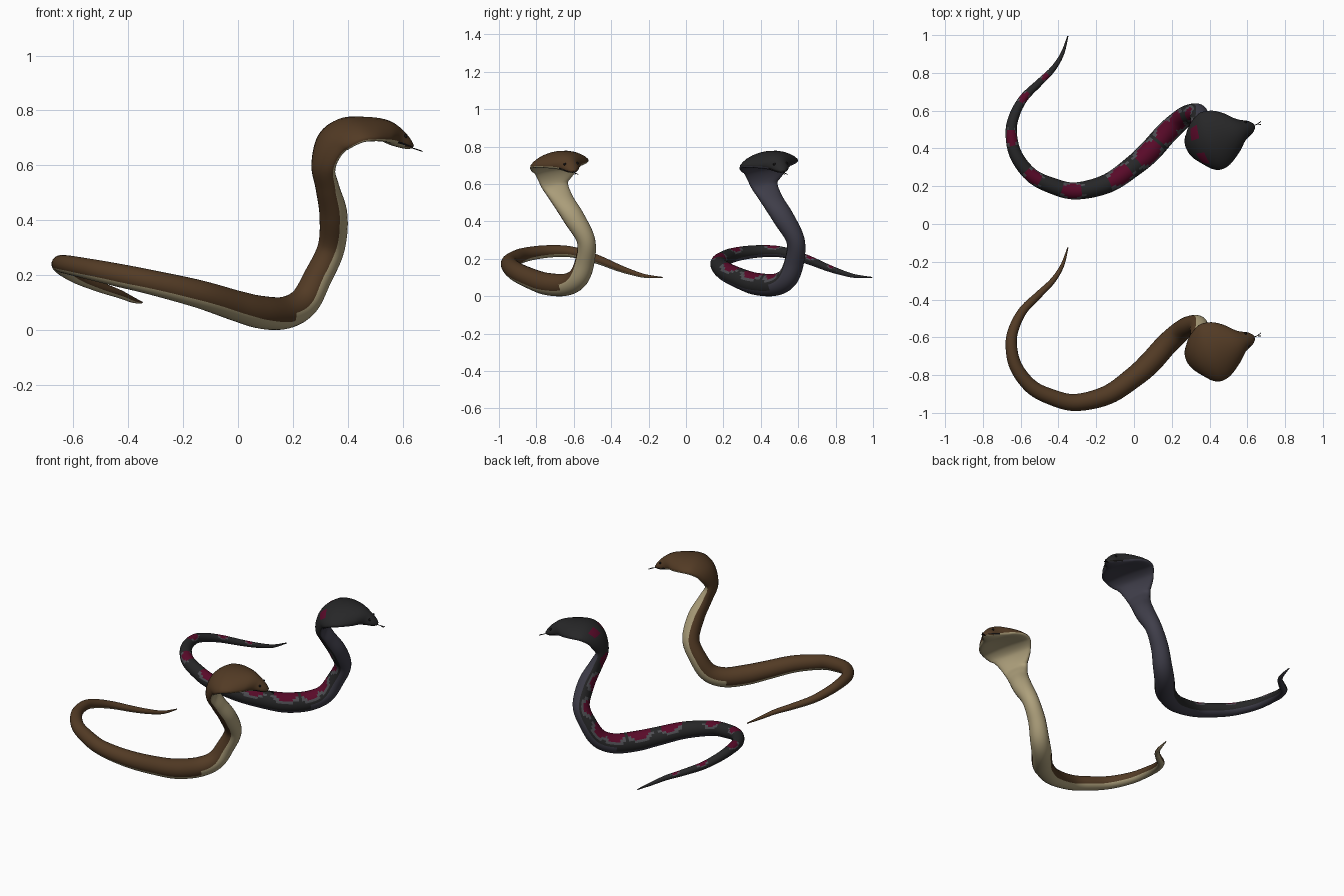
import bpy, bmesh, math
from mathutils import Vector

cube = bpy.data.objects.get("Cube")
if cube:
    bpy.data.objects.remove(cube)


def material(name, rgb, rough=0.6):
    m = bpy.data.materials.new(name)
    m.use_nodes = True
    m.diffuse_color = (*rgb, 1)
    bsdf = m.node_tree.nodes["Principled BSDF"]
    bsdf.inputs["Base Color"].default_value = (*rgb, 1)
    bsdf.inputs["Roughness"].default_value = rough
    return m


BROWN = material("brown scales", (0.085, 0.043, 0.018))
CREAM = material("cream belly", (0.42, 0.35, 0.20))
CHARCOAL = material("charcoal scales", (0.02, 0.02, 0.021))
SLATE = material("slate belly", (0.05, 0.048, 0.068))
CRIMSON = material("crimson spots", (0.10, 0.003, 0.022))
GREY = material("grey spot rims", (0.075, 0.075, 0.085))
BLACK = material("black mouth and eyes", (0.008, 0.007, 0.007))

# Coiled body from tail tip to raised neck: x, y, z, radius
BODY = [
    (-.35, -.125, .10, .003), (-.38, -.22, .108, .010), (-.43, -.30, .13, .015),
    (-.50, -.37, .155, .019), (-.585, -.455, .19, .023), (-.635, -.55, .222, .027),
    (-.65, -.64, .24, .030), (-.625, -.755, .238, .034), (-.545, -.86, .222, .038),
    (-.44, -.915, .20, .042), (-.31, -.945, .172, .045), (-.14, -.905, .13, .051),
    (0, -.81, .086, .056), (.085, -.735, .064, .060), (.17, -.64, .062, .059),
    (.24, -.575, .10, .056), (.29, -.54, .19, .052),
]
# Neck, hood and head: x, y, z, half width, half thickness, droop of the edges
HOOD = [
    (.34, -.535, .30, .049, .050, 0), (.348, -.60, .42, .058, .050, 0),
    (.325, -.665, .52, .062, .040, .005), (.305, -.705, .60, .080, .033, .015),
    (.33, -.705, .69, .130, .033, .030), (.39, -.69, .735, .160, .035, .032),
    (.46, -.665, .742, .152, .035, .032), (.53, -.64, .73, .108, .038, .028),
    (.575, -.622, .705, .060, .036, .015), (.615, -.608, .68, .036, .022, .004),
    (.635, -.60, .668, .014, .008, 0),
]
KNOTS = [Vector((*p, p[3], 0)) for p in BODY] + [Vector(p) for p in HOOD]
STEPS, SIDES = 7, 24
LAST = len(KNOTS) - 1
NECK = len(BODY) - 2
HOOD_SIDE = Vector((.35, -.94, -.10)).normalized()


def sample(u):
    """Smooth interpolation through the knots."""
    i = min(int(u), LAST - 1)
    t = u - i
    a, b, c, d = (KNOTS[max(0, min(LAST, i + k))] for k in (-1, 0, 1, 2))
    return .5 * (2 * b + (c - a) * t + (2 * a - 5 * b + 4 * c - d) * t ** 2
                 + (3 * b - a - 3 * c + d) * t ** 3)


def frame(u):
    """Centre, side and back directions, and section sizes."""
    p = sample(u)
    lo, hi = sample(max(0, u - .05)), sample(min(LAST, u + .05))
    tangent = Vector((hi - lo)[:3]).normalized()
    flat = Vector((tangent.y, -tangent.x, 0)).normalized()
    k = max(0, min(1, (u - NECK + 2) / 3))
    side = flat.lerp(HOOD_SIDE, k)
    side = (side - tangent * side.dot(tangent)).normalized()
    return Vector(p[:3]), side, side.cross(tangent), p[3], p[4], p[5]


def plain_rule(u, angle, belly):
    return 1 if belly else 0


SPOTS = [(u, 0, 1) for u in (2.6, 4, 6.2, 8.1, 9.85, 11.4, 12.8, 14.2, 15.4, 16.9, 18.2, 19.5)]
SPOTS += [(21.4, s * .45, .3) for s in (-1, 1)]
SPOT_FRAMES = [(frame(u)[0], frame(u)[4], a, size) for u, a, size in SPOTS]


def spotted_rule(u, angle, belly):
    if belly:
        return 1
    centre = sample(u)
    best = 9
    for c, r, a, size in SPOT_FRAMES:
        along = (Vector(centre[:3]) - c).length / (1.25 * r * max(size, .6))
        best = min(best, along ** 2 + ((angle - a) / (1.05 * size)) ** 2)
    if best < 1:
        return 3
    return 4 if best < 1.7 and abs(angle) > .55 and u < NECK + 4 else 0


def loft_snake(name, mats, rule, shift):
    bm = bmesh.new()
    rings = []
    count = LAST * STEPS
    for i in range(count + 1):
        c, side, back, w, t, droop = frame(i / STEPS)
        ring = []
        for j in range(SIDES):
            a = math.tau * j / SIDES
            s = math.sin(a)
            ring.append(bm.verts.new(c + shift + side * w * s
                                     + back * (t * math.cos(a) - droop * s * s)))
        rings.append(ring)
    for i in range(count):
        u = (i + .5) / STEPS
        limit = -.6 if u < NECK - 1 or u > LAST - 1.3 else -.1
        for j in range(SIDES):
            n = (j + 1) % SIDES
            f = bm.faces.new((rings[i][j], rings[i][n], rings[i + 1][n], rings[i + 1][j]))
            a = math.tau * (j + .5) / SIDES
            if a > math.pi:
                a -= math.tau
            f.material_index = rule(u, a, math.cos(a) < limit)
            if u > LAST - 2 and -.3 < math.cos(a) < 0:  # mouth line
                f.material_index = 2
    bm.faces.new(rings[0][::-1])
    bm.faces.new(rings[-1])
    mesh = bpy.data.meshes.new(name)
    bm.to_mesh(mesh)
    bm.free()
    for m in mats:
        mesh.materials.append(m)
    for p in mesh.polygons:
        p.use_smooth = True
    ob = bpy.data.objects.new(name, mesh)
    bpy.context.collection.objects.link(ob)


def add_eyes(name, shift):
    c, side, back, w, t, droop = frame(LAST - 1.6)
    for label, s in (("right", 1), ("left", -1)):
        pos = c + shift + side * s * w * .72 + back * (t * .69 - droop * .52)
        bpy.ops.mesh.primitive_uv_sphere_add(segments=10, ring_count=6, radius=.007, location=pos)
        ob = bpy.context.object
        ob.name = f"{name}_{label}_eye"
        ob.data.materials.append(BLACK)
        bpy.ops.object.shade_smooth()


def add_tongue(name, shift):
    cu = bpy.data.curves.new(name, "CURVE")
    cu.dimensions = "3D"
    cu.bevel_depth, cu.bevel_resolution = .002, 1
    root, fork = Vector((.62, -.605, .668)), Vector((.652, -.592, .658))
    tips = [Vector((.672, y, .651)) for y in (-.593, -.577)]
    for path in ([root, fork], [fork, tips[0]], [fork, tips[1]]):
        sp = cu.splines.new("POLY")
        sp.points.add(1)
        for point, co in zip(sp.points, path):
            point.co = (*(co + shift), 1)
    cu.materials.append(BLACK)
    bpy.context.collection.objects.link(bpy.data.objects.new(name, cu))


# Two matching snakes, one plain and one spotted
for name, mats, rule, y in (
        ("brown_snake", [BROWN, CREAM, BLACK], plain_rule, 0),
        ("spotted_snake", [CHARCOAL, SLATE, BLACK, CRIMSON, GREY], spotted_rule, 1.12)):
    shift = Vector((0, y, 0))
    loft_snake(name + "_body", mats, rule, shift)
    add_eyes(name, shift)
    add_tongue(name + "_tongue", shift)
